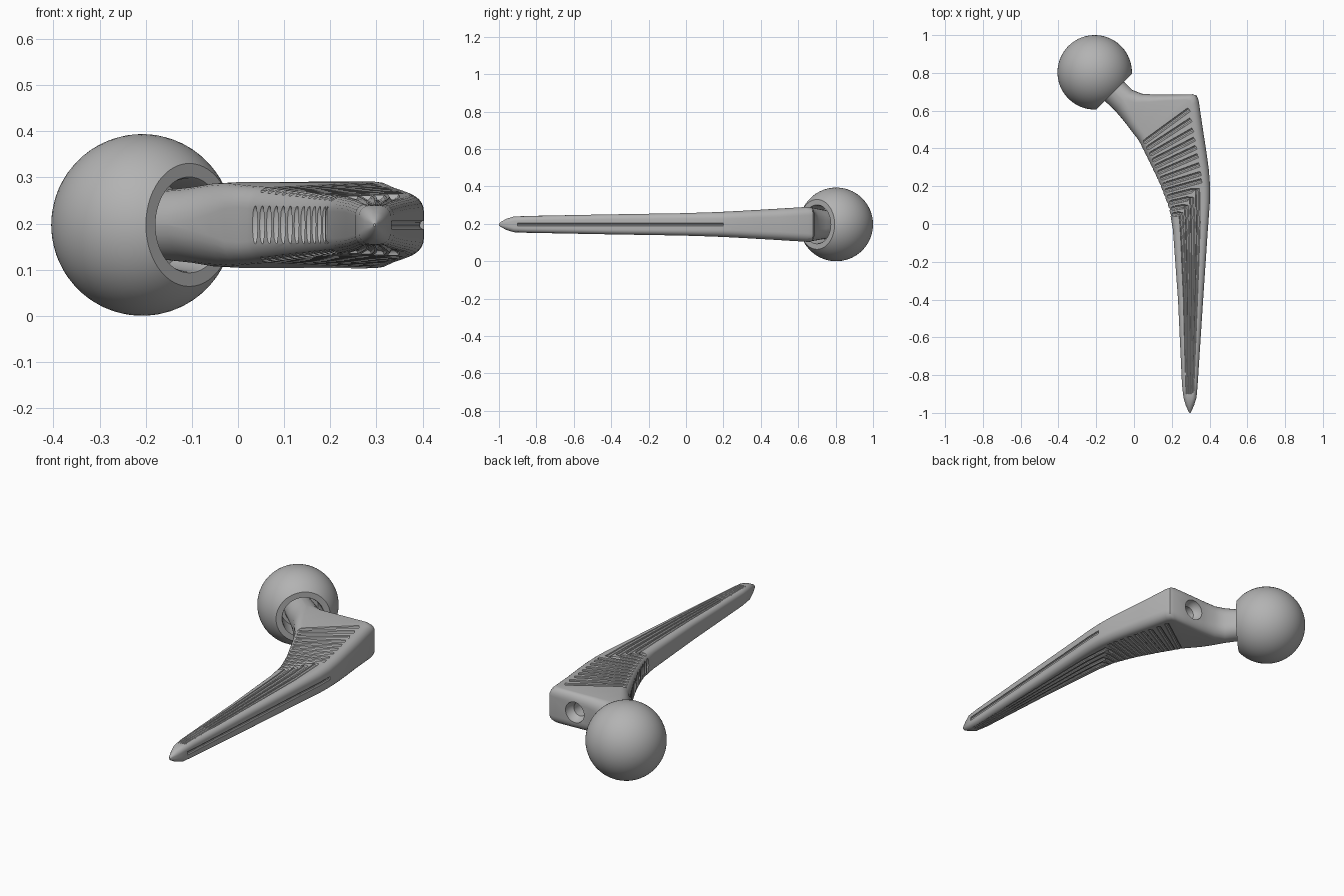
import bpy, bmesh
from math import sin, cos, pi, sqrt
from mathutils import Vector

cube = bpy.data.objects.get("Cube")
if cube:
    bpy.data.objects.remove(cube, do_unlink=True)

CZ = 0.197
UP = Vector((0, 0, 1))

metal = bpy.data.materials.new("grey metal")
metal.use_nodes = True
metal.diffuse_color = (0.45, 0.45, 0.45, 1)
metal.node_tree.nodes["Principled BSDF"].inputs["Base Color"].default_value = (0.45, 0.45, 0.45, 1)


def loft(bm, rings):
    """Skin a list of equal-sized rings and cap both ends."""
    rows = [[bm.verts.new(p) for p in ring] for ring in rings]
    n = len(rows[0])
    for a, b in zip(rows, rows[1:]):
        for i in range(n):
            j = (i + 1) % n
            bm.faces.new((a[i], a[j], b[j], b[i]))
    bm.faces.new(rows[0][::-1])
    bm.faces.new(rows[-1])


def circle(centre, u, v, r, n):
    return [centre + u * r * cos(2 * pi * i / n) + v * r * sin(2 * pi * i / n) for i in range(n)]


def make_object(name, bm):
    bmesh.ops.remove_doubles(bm, verts=bm.verts, dist=0.00002)
    bmesh.ops.recalc_face_normals(bm, faces=bm.faces)
    mesh = bpy.data.meshes.new(name)
    bm.to_mesh(mesh)
    bm.free()
    mesh.materials.append(metal)
    ob = bpy.data.objects.new(name, mesh)
    bpy.context.collection.objects.link(ob)
    return ob


def smooth(ob):
    bpy.ops.object.select_all(action='DESELECT')
    ob.select_set(True)
    bpy.context.view_layer.objects.active = ob
    bpy.ops.object.shade_smooth_by_angle(angle=0.6)


# Stem stations: inner edge x, y, outer edge x, y, corner radius
STATIONS = [
    (-.24, .73, -.14, .83, .07), (-.153, .65, -.05, .75, .07),
    (-.10, .60, -.01, .71, .068), (-.06, .553, .04, .69, .06),
    (-.03, .515, .11, .685, .05), (0, .475, .22, .685, .045),
    (.02, .45, .31, .687, .045), (.027, .438, .332, .68, .045),
    (.034, .426, .342, .655, .045), (.074, .344, .365, .5, .045),
    (.11, .27, .382, .39, .042), (.138, .21, .396, .29, .04),
    (.165, .14, .403, .2, .038), (.187, .08, .402, .12, .035),
    (.206, -.03, .391, -.03, .03), (.233, -.4, .366, -.4, .026),
    (.254, -.85, .337, -.85, .024), (.262, -.92, .331, -.92, .024),
    (.274, -.96, .318, -.96, .024), (.288, -.992, .304, -.992, .02),
    (.294, -1, .298, -1, .02)]

# Half thickness along the length
THICK = [(-1, .003), (-.992, .012), (-.96, .03), (-.92, .042), (-.8, .047),
         (0, .06), (.2, .067), (.45, .081), (.69, .096)]


def half_thickness(p):
    body = THICK[-1][1]
    for (y0, h0), (y1, h1) in zip(THICK, THICK[1:]):
        if p.y <= y1:
            body = h0 + (h1 - h0) * max(0, (p.y - y0) / (y1 - y0))
            break
    k = min(1, max(0, (p.x + .15) / .12))
    return .072 + (body - .072) * k


def station_at(y):
    """Inner and outer edge points of the station whose inner edge is at y."""
    for a, b in zip(STATIONS, STATIONS[1:]):
        if b[1] <= y <= a[1]:
            k = (a[1] - y) / (a[1] - b[1])
            m = [p + (q - p) * k for p, q in zip(a, b)]
            return Vector((m[0], m[1], CZ)), Vector((m[2], m[3], CZ))


def section(mx, my, lx, ly, r):
    inner, outer = Vector((mx, my, CZ)), Vector((lx, ly, CZ))
    mid, w = (inner + outer) / 2, (outer - inner).length / 2
    u = (outer - inner).normalized()
    r = min(r, w, half_thickness(mid))
    ring = []
    for corner, (sx, sz) in enumerate([(1, 1), (-1, 1), (-1, -1), (1, -1)]):
        for i in range(7):
            a = (corner + i / 6) * pi / 2
            p = mid + u * (sx * (w - r) + r * cos(a))
            ring.append(p + UP * (sz * max(0, half_thickness(p) - r) + r * sin(a)))
    return ring


bm = bmesh.new()
loft(bm, [section(*s) for s in STATIONS])
stem = make_object("stem", bm)


# Groove cutters
def tube(bm, path, radii):
    rings = []
    for i, p in enumerate(path):
        before, after = path[max(i - 1, 0)], path[min(i + 1, len(path) - 1)]
        side = (after - before).normalized().cross(UP).normalized()
        rings.append(circle(p, side, UP, radii[i], 10))
    loft(bm, rings)


cut = bmesh.new()
RUN = [0, -.1, -.2, -.4, -.6, -.8, -.9]
for i in range(13):
    inner, outer = station_at(.42 - .031 * i)
    turn = i - 9
    reach = .83 if turn < 0 else .72 - .15 * turn
    flat = [inner.lerp(outer, -.06 + (reach + .06) * k / 6) for k in range(7)]
    radii = [.0125] * 7
    if turn >= 0:  # the lowest grooves turn and run down the stem
        for y in RUN:
            a, b = station_at(y)
            flat.append(a.lerp(b, reach))
            radii.append(min(.0115, .062 * (b - a).length))
    for s in (1, -1):
        tube(cut, [p + UP * s * (half_thickness(p) + .002) for p in flat], radii)
    # Scallop on the inner edge
    made = bmesh.ops.create_uvsphere(cut, u_segments=12, v_segments=8, radius=1)["verts"]
    bmesh.ops.scale(cut, vec=(.012, .012, .042), verts=made)
    bmesh.ops.translate(cut, vec=inner, verts=made)

# Outer edge groove
edge = [station_at(y)[1] for y in (.14, .08, -.03, -.4, -.85, -.9)]
tube(cut, edge, [.009] * len(edge))

# Countersunk hole in the shoulder
loft(cut, [circle(Vector((.178, y, CZ)), Vector((1, 0, 0)), UP, r, 32)
           for y, r in ((.72, .058), (.66, .052), (.64, .036), (.54, .036), (.52, .004))])
cutter = make_object("groove_cutter", cut)
cutter.hide_render = True

mod = stem.modifiers.new("grooves", 'BOOLEAN')
mod.operation = 'DIFFERENCE'
mod.solver = 'EXACT'
mod.use_self = True
mod.object = cutter
bpy.context.view_layer.objects.active = stem
bpy.ops.object.modifier_apply(modifier=mod.name)
bpy.data.objects.remove(cutter, do_unlink=True)
smooth(stem)

# Ball head, turned around the neck axis with an open bore
R, FLAT = .197, .145
centre = Vector((-.208, .803, CZ))
axis = Vector((1, -1, 0)).normalized()
across = axis.cross(UP)
profile = []
for i in range(29):
    d = -R * cos(pi * i / 28 * .76)
    d = max(d, -R * .9999)
    if d < FLAT:
        profile.append((d, sqrt(R * R - d * d)))
profile += [(FLAT, sqrt(R * R - FLAT * FLAT)), (FLAT, .104), (.135, .1), (.045, .092)]
bm = bmesh.new()
loft(bm, [circle(centre + axis * d, across, UP, r, 56) for d, r in profile])
smooth(make_object("ball_head", bm))
